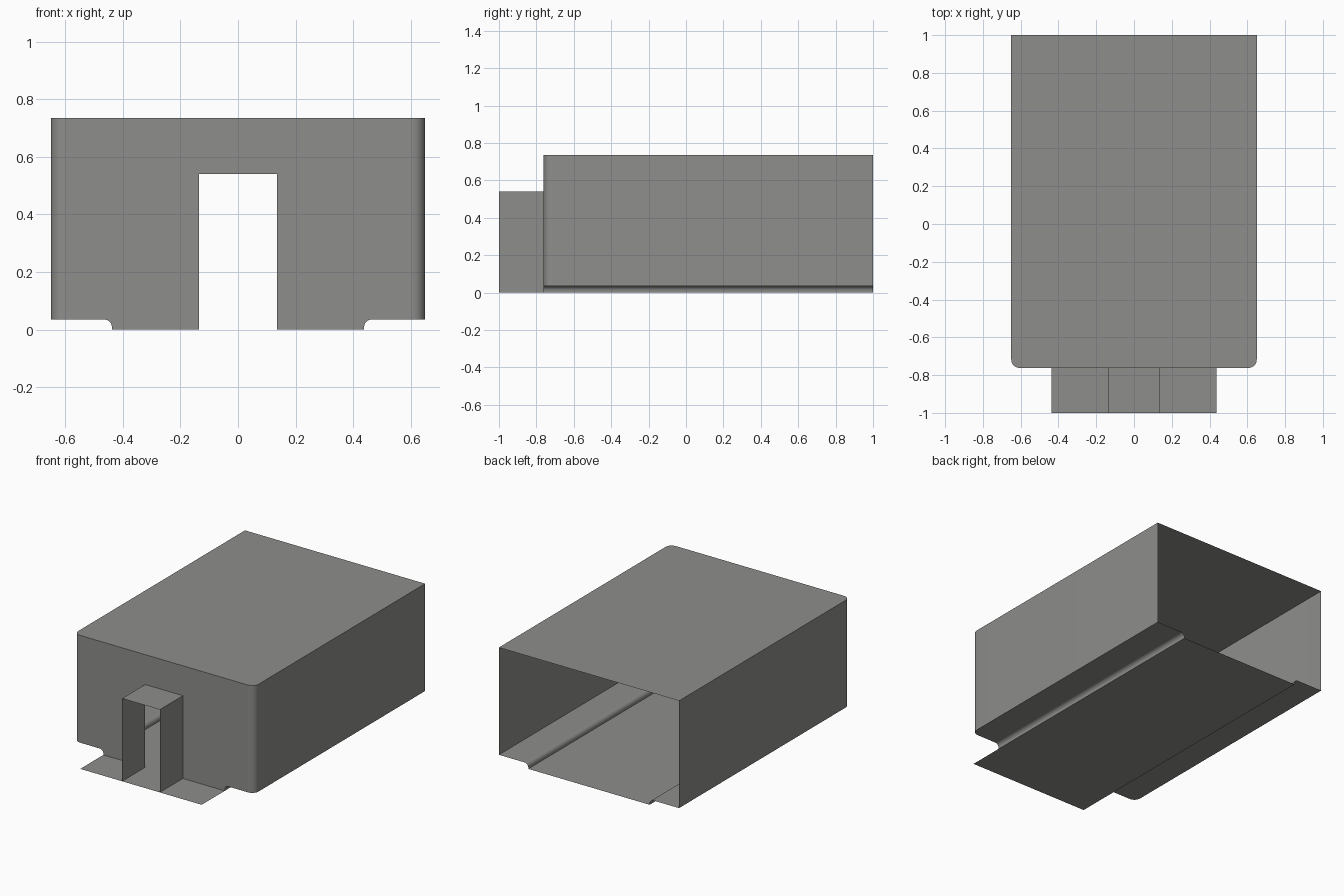
import bpy, math

if "Cube" in bpy.data.objects:
    bpy.data.objects.remove(bpy.data.objects["Cube"])

W, FRONT, BACK = 0.65, -0.762, 1.0      # half width, front wall, open back
LEDGE, TOP = 0.035, 0.735               # ledge height, roof height
R, r = 0.045, 0.026                     # wall corner and step radii
FX = 0.438                              # floor half width
DX, DZ = 0.136, 0.54                    # doorway half width and height
N = 8

grey = bpy.data.materials.new("warm_grey")
grey.diffuse_color = (0.27, 0.27, 0.26, 1)
grey.use_nodes = True
grey.node_tree.nodes["Principled BSDF"].inputs["Base Color"].default_value = grey.diffuse_color


def add(name, verts, faces):
    me = bpy.data.meshes.new(name)
    me.from_pydata(verts, [], faces)
    me.materials.append(grey)
    me.update()
    ob = bpy.data.objects.new(name, me)
    bpy.context.collection.objects.link(ob)
    bpy.ops.object.select_all(action='DESELECT')
    ob.select_set(True)
    bpy.context.view_layer.objects.active = ob
    bpy.ops.object.shade_smooth_by_angle(angle=math.radians(30))
    return ob


def sheet(name, pts):
    return add(name, pts, [list(range(len(pts)))])


def strip(name, a, b):
    n = len(a)
    return add(name, a + b, [(i, i + 1, n + i + 1, n + i) for i in range(n - 1)])


def arc(cx, cy, rad, a0, a1):
    return [(cx + rad * math.cos(math.radians(a0 + (a1 - a0) * i / N)),
             cy + rad * math.sin(math.radians(a0 + (a1 - a0) * i / N)))
            for i in range(N + 1)]


def mirrored(pts):
    return [(-x, y) for x, y in reversed(pts)]


corner = arc(W - R, FRONT + R, R, -90, 0)               # plan of the front corner
step = [(FX, 0)] + arc(FX + r, LEDGE - r, r, 180, 90)   # section of the floor step

# Roof
plan = corner + [(W, BACK)]
sheet("roof", [(x, y, TOP) for x, y in plan + mirrored(plan)])

# Floor, running forward as the porch floor
sheet("floor", [(-FX, -1, 0), (FX, -1, 0), (FX, BACK, 0), (-FX, BACK, 0)])

# Front wall with doorway and stepped lower edge
half = [(DX, DZ), (DX, 0)] + step + [(W - R, LEDGE), (W - R, TOP)]
sheet("front_wall", [(x, FRONT, z) for x, z in half + mirrored(half)])

# Side walls, ledges and rounded floor steps
for s, side in ((1, "right"), (-1, "left")):
    strip(side + "_wall", [(s * x, y, LEDGE) for x, y in plan],
          [(s * x, y, TOP) for x, y in plan])
    ledge = [(FX + r, FRONT)] + plan + [(FX + r, BACK)]
    sheet(side + "_ledge", [(s * x, y, LEDGE) for x, y in ledge])
    strip(side + "_floor_step", [(s * x, FRONT, z) for x, z in step],
          [(s * x, BACK, z) for x, z in step])

# Porch tunnel in front of the doorway
arch = [(-DX, 0), (-DX, DZ), (DX, DZ), (DX, 0)]
strip("porch", [(x, -1, z) for x, z in arch], [(x, FRONT, z) for x, z in arch])
